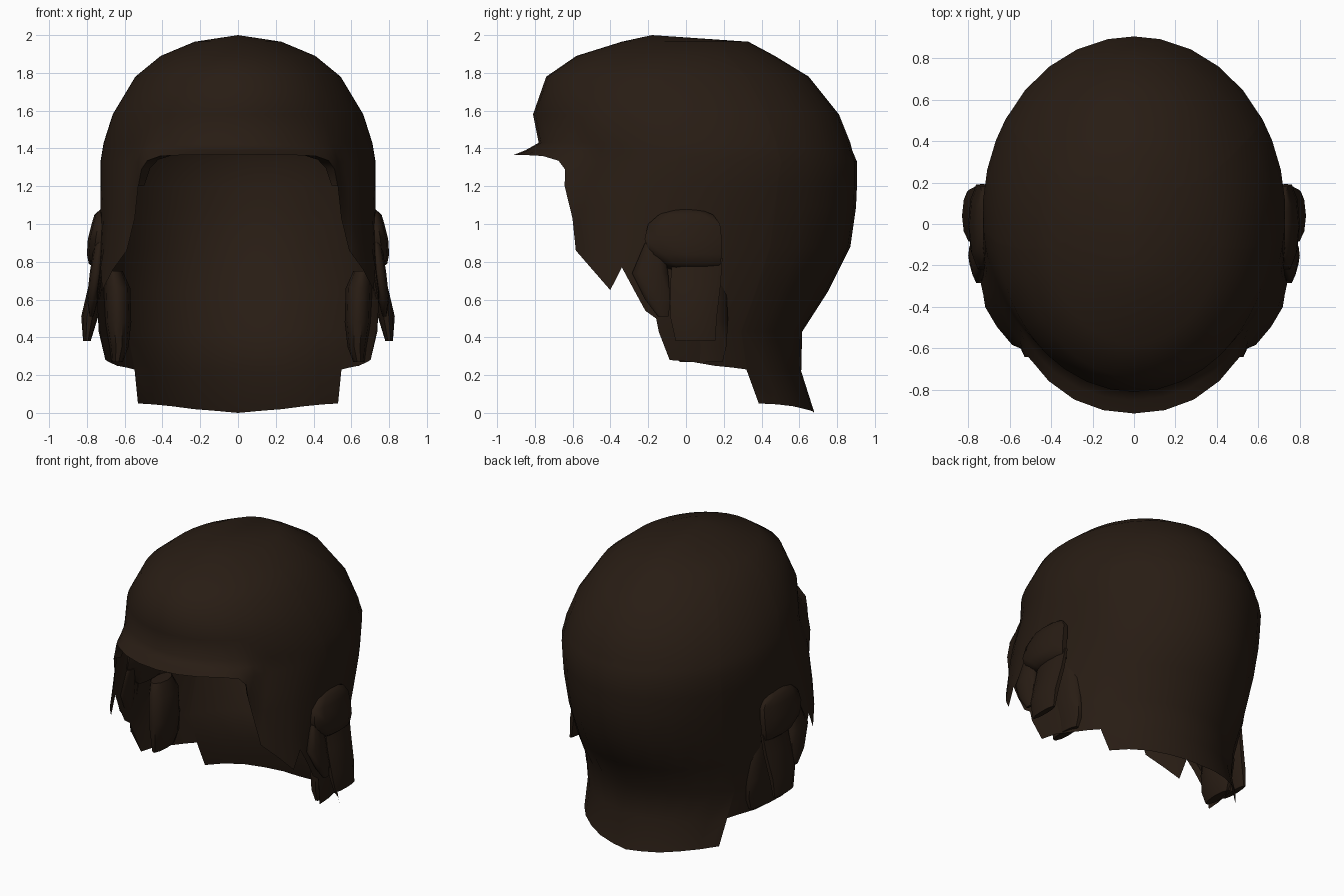
import bpy, bmesh, math
from mathutils import Vector

if "Cube" in bpy.data.objects:
    bpy.data.objects.remove(bpy.data.objects["Cube"])

mat = bpy.data.materials.new("dark_brown_hair")
mat.diffuse_color = (0.021, 0.0118, 0.0068, 1)
mat.use_nodes = True
mat.node_tree.nodes["Principled BSDF"].inputs["Base Color"].default_value = mat.diffuse_color


def lerp_table(table, t):
    # piecewise-linear lookup in rows sorted by ascending first column
    if t <= table[0][0]:
        return table[0][1:]
    for a, b in zip(table, table[1:]):
        if t <= b[0]:
            k = (t - a[0]) / (b[0] - a[0])
            return [p + (q - p) * k for p, q in zip(a[1:], b[1:])]
    return table[-1][1:]


# horizontal sections of the head of hair: z, front y, back y, half width
SECTIONS = [
    (0.00, -0.50, 0.68, 0.62), (0.22, -0.60, 0.61, 0.64), (0.43, -0.75, 0.615, 0.69),
    (0.64, -0.86, 0.75, 0.70), (0.88, -0.92, 0.87, 0.70), (1.09, -0.90, 0.90, 0.725),
    (1.20, -0.87, 0.905, 0.73), (1.33, -0.79, 0.905, 0.73), (1.39, -0.78, 0.88, 0.72),
    (1.43, -0.78, 0.87, 0.713), (1.58, -0.81, 0.81, 0.665), (1.78, -0.74, 0.65, 0.545),
    (1.89, -0.58, 0.47, 0.41), (1.965, -0.34, 0.33, 0.23), (2.00, -0.18, -0.18, 0.0)]

# lower hairline: angle from the front (degrees), z
HAIRLINE = [
    (0, 1.365), (10, 1.365), (20, 1.365), (30, 1.36), (37, 1.335), (41, 1.29), (44, 1.20),
    (49, 1.03), (53, 0.86), (60, 0.76), (67, 0.65), (71, 0.77), (75, 0.66), (79, 0.54),
    (83, 0.50), (84, 0.28), (94, 0.27), (104, 0.25), (114, 0.24), (121.5, 0.23),
    (122, 0.05), (134, 0.045), (146, 0.035), (158, 0.02), (170, 0.01), (180, 0.0)]


def clamp(v):
    return max(0.0, min(1.0, v))


def brim(deg):
    return 1 - clamp(deg / 48) ** 3


def surface(deg, z, out=0.0):
    # point on the hair surface, with the brim and the flared side curtains added
    yf, yb, w = lerp_table(SECTIONS, z)
    a = math.radians(deg)
    out += 0.13 * brim(deg) * clamp((1.43 - z) / 0.06) ** 1.5
    flare = lerp_table([(46, 0), (53, 0.05), (67, 0.08), (85, 0.05), (112, 0)], deg)[0]
    out += flare * clamp((1.15 - z) / 0.4)
    return Vector(((w + out) * math.sin(a),
                   (yf + yb) / 2 - ((yb - yf) / 2 + out) * math.cos(a), z))


def make_object(name, bm, angle=60):
    bmesh.ops.remove_doubles(bm, verts=bm.verts, dist=0.0005)
    bmesh.ops.recalc_face_normals(bm, faces=bm.faces)
    me = bpy.data.meshes.new(name)
    bm.to_mesh(me)
    bm.free()
    ob = bpy.data.objects.new(name, me)
    bpy.context.collection.objects.link(ob)
    me.materials.append(mat)
    ob.modifiers.new("mirror", "MIRROR").merge_threshold = 0.002
    bpy.ops.object.select_all(action="DESELECT")
    ob.select_set(True)
    bpy.context.view_layer.objects.active = ob
    bpy.ops.object.shade_smooth_by_angle(angle=math.radians(angle))


def skin(bm, rows, closed=False):
    # bridge equal-length rows of points with quads
    vs = [[bm.verts.new(p) for p in r] for r in rows]
    n = len(rows[0])
    for a, b in zip(vs, vs[1:]):
        for i in range(n if closed else n - 1):
            j = (i + 1) % n
            bm.faces.new((a[i], a[j], b[j], b[i]))
    return vs


# main open shell: dome, brim, side curtains and neck flap
bm = bmesh.new()
levels = [s[0] for s in reversed(SECTIONS)]
skin(bm, [[surface(d, max(z, low)) for d, low in HAIRLINE] for z in levels])
make_object("hair_shell", bm, 80)

# underside of the brim, turned back toward the forehead
bm = bmesh.new()
edge = [(d, z) for d, z in HAIRLINE if d <= 44]
outer = [surface(d, z) for d, z in edge]
inner = [surface(d, z, -0.16 * brim(d) - 0.01) + Vector((0, 0, 0.005)) for d, z in edge]
skin(bm, [outer, inner])
make_object("brim_underside", bm)


def tuft(name, path):
    # lock of hair: stations of (x, y, z, half width in y, half thickness in x)
    bm = bmesh.new()
    rows = [[(x + t * math.cos(math.tau * i / 10), y + w * math.sin(math.tau * i / 10), z)
             for i in range(10)] for x, y, z, w, t in path]
    vs = skin(bm, rows, True)
    bm.faces.new(vs[0])
    bm.faces.new(vs[-1])
    make_object(name, bm)


# rounded lock tucked over the ear
tuft("ear_lock", [(0.71, 0.0, 1.08, 0.07, 0.015), (0.72, 0.0, 1.05, 0.15, 0.04),
                  (0.725, -0.01, 1.00, 0.20, 0.05), (0.735, -0.015, 0.92, 0.215, 0.06),
                  (0.745, 0.0, 0.84, 0.20, 0.055), (0.74, 0.03, 0.79, 0.16, 0.05),
                  (0.72, 0.04, 0.76, 0.14, 0.03)])
# long lock hanging below the ear
tuft("lower_lock", [(0.73, 0.06, 0.82, 0.14, 0.03), (0.75, 0.05, 0.68, 0.14, 0.04),
                    (0.785, 0.04, 0.51, 0.13, 0.045), (0.80, 0.05, 0.38, 0.11, 0.02)])
# lock in front of the ear
tuft("front_lock", [(0.73, -0.17, 0.90, 0.05, 0.03), (0.75, -0.19, 0.74, 0.10, 0.035),
                    (0.77, -0.15, 0.60, 0.07, 0.03), (0.775, -0.12, 0.51, 0.03, 0.01)])
# curl inside the side curtain, seen through the face opening
tuft("inner_curl", [(0.66, 0.08, 0.75, 0.10, 0.05), (0.64, 0.08, 0.66, 0.14, 0.07),
                    (0.635, 0.08, 0.48, 0.15, 0.07), (0.63, 0.08, 0.35, 0.14, 0.05),
                    (0.64, 0.08, 0.27, 0.12, 0.03)])
